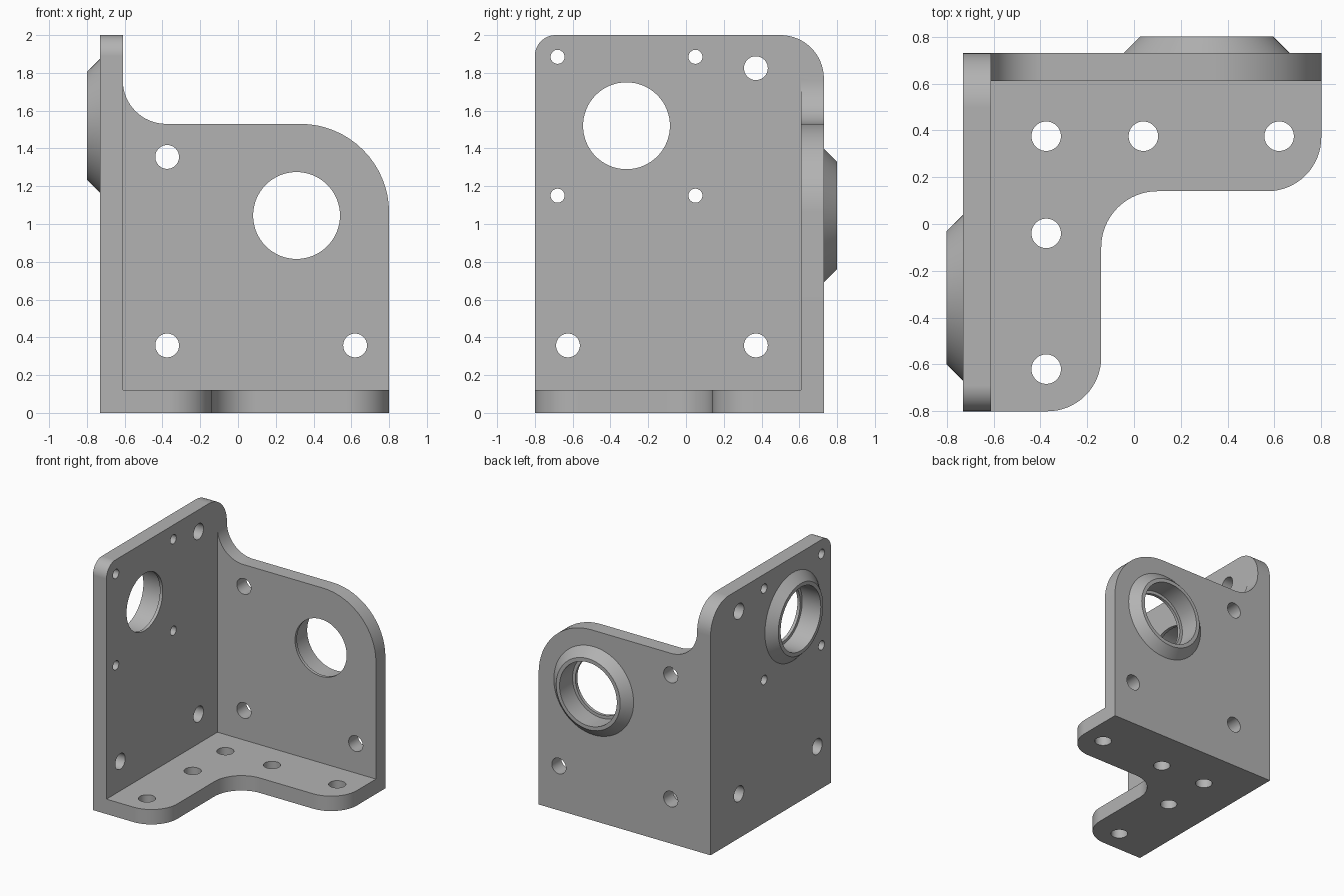
import bpy, bmesh, math
from mathutils import Vector

cube = bpy.data.objects.get("Cube")
if cube:
    bpy.data.objects.remove(cube, do_unlink=True)

T = 0.12                                   # plate thickness
LEFT, RIGHT, FRONT, BACK = -0.73, 0.80, -0.80, 0.73

# Each plate lies in its own (u, v) plane, with w running across its thickness
BASE = lambda u, v, w: (u, v, w)
REAR = lambda u, v, w: (u, w, v)
SIDE = lambda u, v, w: (w, u, v)

grey = bpy.data.materials.new("light grey metal")
grey.use_nodes = True
color = (0.45, 0.45, 0.45, 1)
grey.diffuse_color = color
grey.node_tree.nodes["Principled BSDF"].inputs["Base Color"].default_value = color


def rounded(corners, steps=16):
    """Polygon from (u, v, radius) corners, each rounded by a tangent arc."""
    pts = []
    for i, (u, v, r) in enumerate(corners):
        p = Vector((u, v))
        if r == 0:
            pts.append(p)
            continue
        a = (Vector(corners[i - 1][:2]) - p).normalized()
        b = (Vector(corners[(i + 1) % len(corners)][:2]) - p).normalized()
        centre = p + (a + b) * r           # all corners are square
        for k in range(steps + 1):
            t = math.pi / 2 * k / steps
            pts.append(centre - b * r * math.cos(t) - a * r * math.sin(t))
    return pts


def circle(u, v, r, n=64):
    return [Vector((u + r * math.cos(math.tau * k / n), v + r * math.sin(math.tau * k / n)))
            for k in range(n)]


def loft(name, plane, ring_a, w_a, ring_b, w_b):
    """Closed solid between two outlines with equal point counts."""
    bm = bmesh.new()
    a = [bm.verts.new(plane(p.x, p.y, w_a)) for p in ring_a]
    b = [bm.verts.new(plane(p.x, p.y, w_b)) for p in ring_b]
    bm.faces.new(a)
    bm.faces.new(b)
    for i in range(len(a)):
        bm.faces.new((a[i - 1], a[i], b[i], b[i - 1]))
    bmesh.ops.recalc_face_normals(bm, faces=bm.faces)
    mesh = bpy.data.meshes.new(name)
    bm.to_mesh(mesh)
    bm.free()
    mesh.materials.append(grey)
    ob = bpy.data.objects.new(name, mesh)
    bpy.context.collection.objects.link(ob)
    return ob


def combine(target, tool, operation):
    """Apply a boolean and discard the tool."""
    mod = target.modifiers.new("cut", 'BOOLEAN')
    mod.operation, mod.solver, mod.object = operation, 'EXACT', tool
    bpy.context.view_layer.objects.active = target
    bpy.ops.object.modifier_apply(modifier=mod.name)
    bpy.data.objects.remove(tool, do_unlink=True)


def plate(name, plane, corners, w0, w1):
    outline = rounded(corners)
    return loft(name, plane, outline, w0, outline, w1)


def drill(target, plane, u, v, r, w0, w1):
    ring = circle(u, v, r)
    combine(target, loft("drill", plane, ring, w0, ring, w1), 'DIFFERENCE')


# L-shaped base, rear wall and tall side wall
bracket = plate("corner_bracket", BASE, [
    (LEFT, FRONT, 0), (-0.14, FRONT, 0.23), (-0.14, 0.14, 0.24),
    (RIGHT, 0.14, 0.23), (RIGHT, BACK, 0), (LEFT, BACK, 0)], 0, T)
rear_wall = plate("rear_wall", REAR, [
    (LEFT, 0, 0), (RIGHT, 0, 0), (RIGHT, 1.53, 0.47), (LEFT + T, 1.53, 0.23),
    (LEFT + T, 1.76, 0), (LEFT, 1.76, 0)], BACK - T, BACK)
side_wall = plate("side_wall", SIDE, [
    (FRONT, 0, 0), (BACK, 0, 0), (BACK, 2, 0.23), (FRONT, 2, 0.11)], LEFT, LEFT + T)
combine(bracket, rear_wall, 'UNION')
combine(bracket, side_wall, 'UNION')

# Tapered bearing bosses, each with a pocket behind a thin inner lip
for plane, u, v, face, out in ((REAR, 0.31, 1.045, BACK, 1), (SIDE, -0.315, 1.52, LEFT, -1)):
    root = face - 0.02 * out
    boss = loft("boss", plane, circle(u, v, 0.375), root, circle(u, v, 0.285), face + 0.07 * out)
    combine(bracket, boss, 'UNION')
    drill(bracket, plane, u, v, 0.255, face - (T - 0.025) * out, face + 0.2 * out)
    drill(bracket, plane, u, v, 0.23, face - 0.2 * out, face + 0.2 * out)

# Mounting holes
BOLT, SCREW = 0.063, 0.037
for u, v in ((-0.375, 0.375), (0.04, 0.375), (0.62, 0.375), (-0.375, -0.04), (-0.375, -0.62)):
    drill(bracket, BASE, u, v, BOLT, -0.1, 0.2)
for u, v in ((-0.375, 1.355), (-0.375, 0.357), (0.62, 0.357)):
    drill(bracket, REAR, u, v, BOLT, 0.5, 0.9)
for u, v in ((-0.625, 0.357), (0.37, 0.357), (0.37, 1.825)):
    drill(bracket, SIDE, u, v, BOLT, -0.9, -0.5)
for u in (-0.68, 0.05):
    for v in (1.15, 1.885):
        drill(bracket, SIDE, u, v, SCREW, -0.9, -0.5)

# Smooth the curved surfaces and keep the flats flat
bpy.ops.object.select_all(action='DESELECT')
bracket.select_set(True)
bpy.context.view_layer.objects.active = bracket
bpy.ops.object.shade_smooth_by_angle(angle=math.radians(30))
weighted = bracket.modifiers.new("flat_faces", 'WEIGHTED_NORMAL')
weighted.keep_sharp = True
